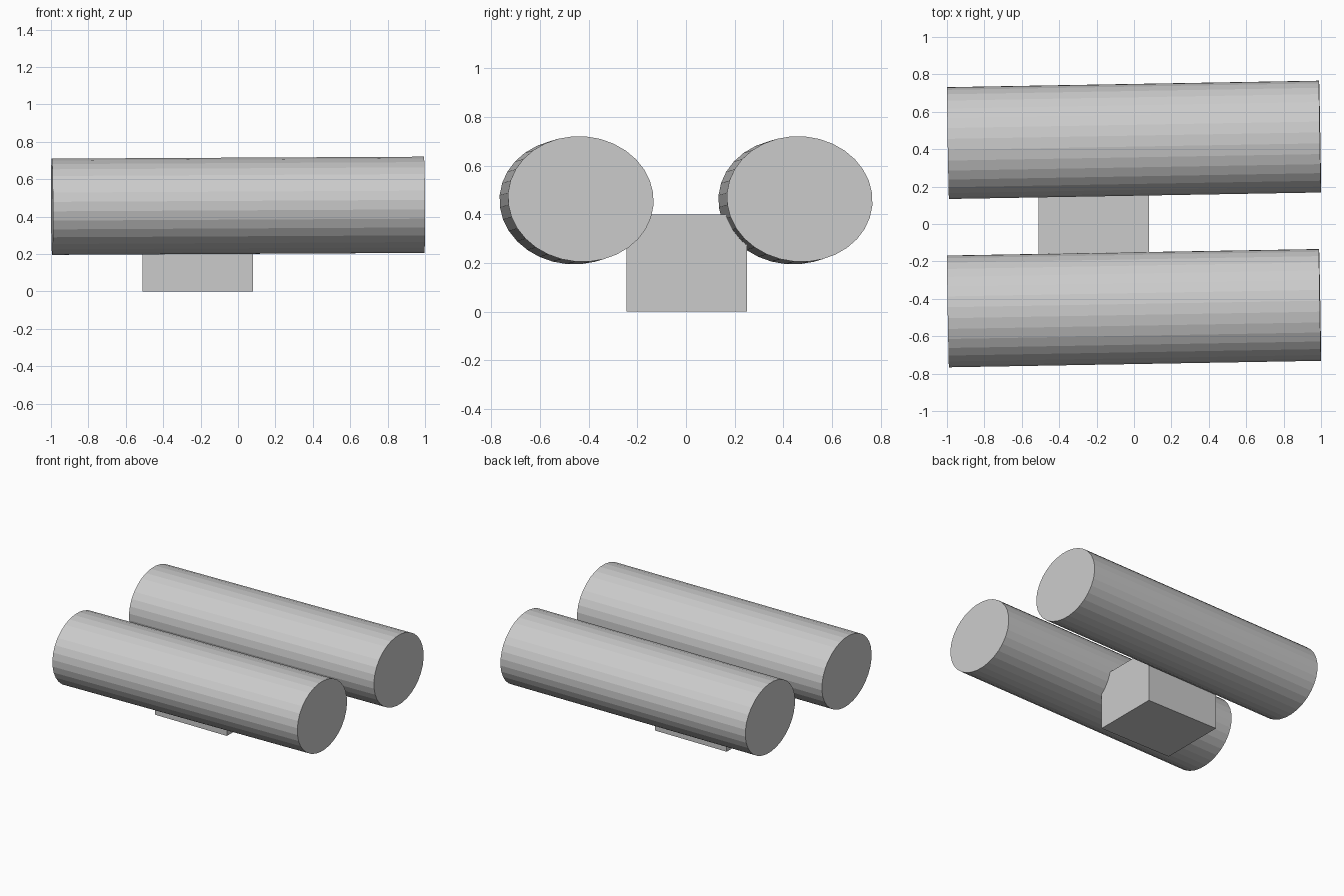
import bpy
from math import radians

cube = bpy.data.objects.get("Cube")
if cube:
    bpy.data.objects.remove(cube, do_unlink=True)

# Single plain grey
grey = bpy.data.materials.new("plain grey")
grey.use_nodes = True
colour = (0.6, 0.6, 0.6, 1)
grey.diffuse_color = colour
grey.node_tree.nodes["Principled BSDF"].inputs["Base Color"].default_value = colour


def finish(name):
    obj = bpy.context.object
    obj.name = name
    obj.data.materials.append(grey)
    return obj


# Two flattened, faceted rollers, each slightly yawed and pitched
for name, y in (("front_roller", -0.45), ("back_roller", 0.45)):
    bpy.ops.mesh.primitive_cylinder_add(vertices=32, radius=1, depth=1.99)
    roller = finish(name)
    # Lay the cylinder along x, then squash its section
    roller.rotation_euler = (0, radians(90), 0)
    roller.scale = (0.258, 0.30, 1)
    bpy.ops.object.transform_apply(location=False, rotation=True, scale=True)
    roller.rotation_euler = (radians(-5), radians(-0.3), radians(1))
    roller.location = (0, y, 0.458)

# Block joining the rollers underneath
bpy.ops.mesh.primitive_cube_add(size=1, location=(-0.215, 0.003, 0.2))
block = finish("base_block")
block.scale = (0.59, 0.495, 0.4)
